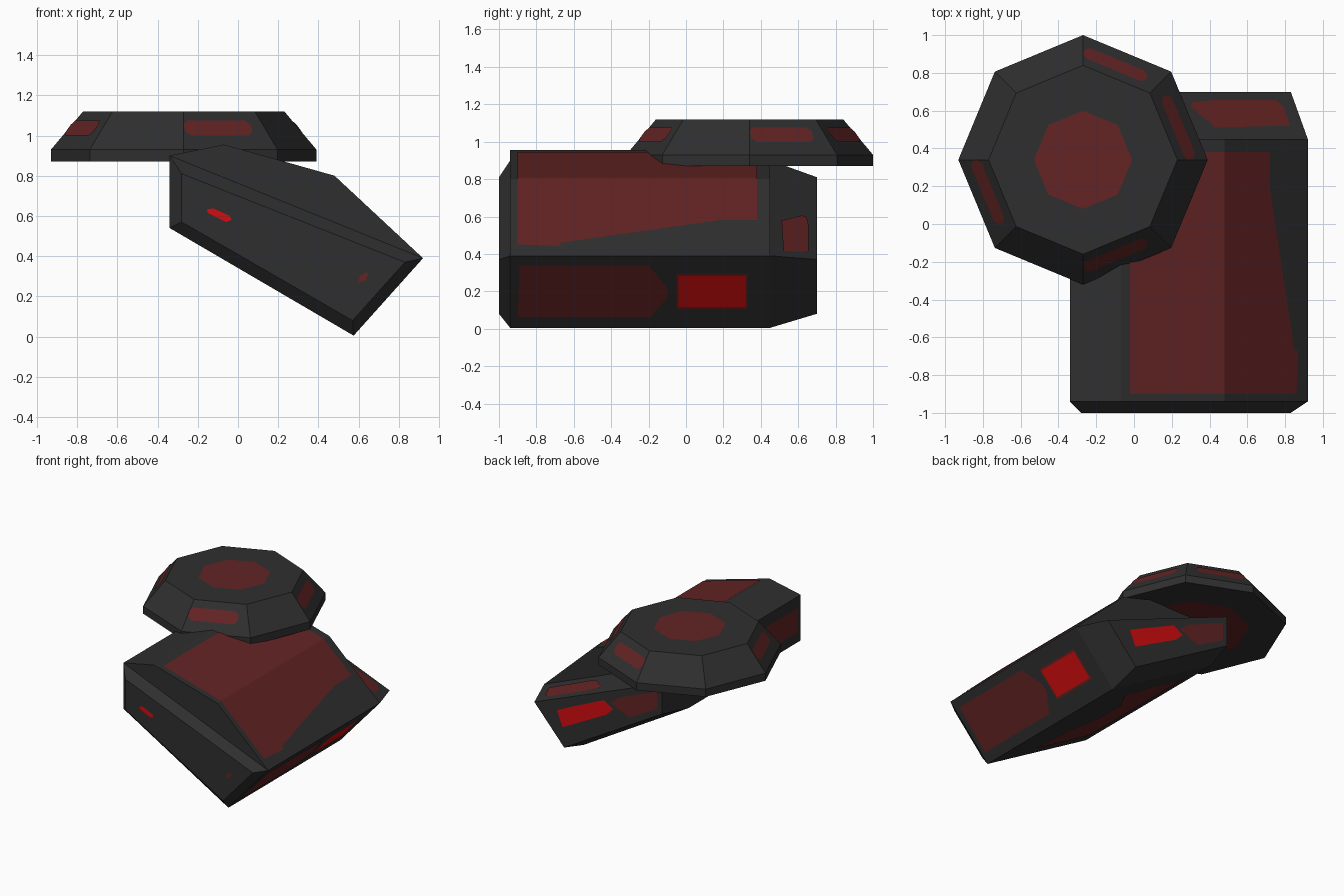
import bpy, bmesh, math
from mathutils import Vector

if "Cube" in bpy.data.objects:
    bpy.data.objects.remove(bpy.data.objects["Cube"])


def material(name, col):
    m = bpy.data.materials.new(name)
    m.diffuse_color = (*col, 1)
    m.use_nodes = True
    m.node_tree.nodes["Principled BSDF"].inputs["Base Color"].default_value = m.diffuse_color
    return m


GREY = material("dark grey", (0.028, 0.028, 0.028))
DULL = material("dull red", (0.125, 0.017, 0.017))
BRIGHT = material("bright red", (0.65, 0.004, 0.005))


def finish(name, bm, mat):
    me = bpy.data.meshes.new(name)
    bm.to_mesh(me)
    bm.free()
    me.materials.append(mat)
    ob = bpy.data.objects.new(name, me)
    bpy.context.collection.objects.link(ob)
    return ob


def loft(name, rings, mat):
    """Solid through a list of equal-sized point rings, capped at both ends."""
    bm = bmesh.new()
    rows = [[bm.verts.new(p) for p in r] for r in rings]
    n = len(rows[0])
    for a, b in zip(rows, rows[1:]):
        for i in range(n):
            j = (i + 1) % n
            bm.faces.new((a[i], a[j], b[j], b[i]))
    bm.faces.new(rows[0])
    bm.faces.new(rows[-1])
    bmesh.ops.recalc_face_normals(bm, faces=bm.faces)
    return finish(name, bm, mat)


def plate(name, pts, outward, mat, lift=0.004):
    """Thin painted panel lying just above a surface."""
    bm = bmesh.new()
    f = bm.faces.new([bm.verts.new(p) for p in pts])
    f.normal_update()
    if f.normal.dot(outward) < 0:
        f.normal_flip()
    bmesh.ops.translate(bm, verts=bm.verts, vec=Vector(outward).normalized() * lift)
    bmesh.ops.triangulate(bm, faces=bm.faces)
    return finish(name, bm, mat)


def on_plane(pts, axis, p, n):
    """Fill in the missing coordinate so that 2D points lie on a plane."""
    out = []
    for q in pts:
        c = list(q)
        c.insert(axis, p[axis])
        c[axis] -= sum(n[i] * (c[i] - p[i]) for i in range(3) if i != axis) / n[axis]
        out.append(Vector(c))
    return out


def normal(a, b, c, toward):
    n = (Vector(b) - Vector(a)).cross(Vector(c) - Vector(a)).normalized()
    return n if n.dot(Vector(toward)) > 0 else -n


def section(profile, y):
    return [(x, y, z) for x, z in profile]


# main tilted block with bevelled ends, and the faceted roof on it
big = [(-.34, .90), (.92, .39), (.575, .005), (-.34, .54)]
small = [(-.28, .81), (.83, .37), (.57, .08), (-.28, .57)]
loft("tilted_block", [section(p, y) for p, y in
                      ((small, -1), (big, -.94), (big, .45), (small, .70))], GREY)
roof = [(-.34, .90), (-.07, .955), (.48, .80), (.92, .39)]
loft("block_roof", [section(roof, y) for y in (-.94, .45)], GREY)

# eight-sided disc
CX, CY = -.27, .34


def octagon(r, z):
    return [(CX + r * math.cos(i * math.pi / 4), CY + r * math.sin(i * math.pi / 4), z)
            for i in range(8)]


loft("disc", [octagon(.66, .87), octagon(.66, .93), octagon(.50, 1.12)], GREY)
plate("disc_top_panel", octagon(.26, 1.12), (0, 0, 1), DULL)
plate("disc_bottom_panel", octagon(.40, .87), (0, 0, -1), DULL)

# strips on four of the sloping disc sides
for deg, off in ((22.5, -.035), (67.5, .035), (202.5, -.035), (292.5, -.035)):
    a = math.radians(deg)
    d, t = Vector((math.cos(a), math.sin(a), 0)), Vector((-math.sin(a), math.cos(a), 0))
    pts = []
    for u, v in ((-.18, -.018), (-.155, -.038), (.155, -.038), (.18, -.018),
                 (.18, .018), (.155, .038), (-.155, .038), (-.18, .018)):
        z = 1.035 + v
        pts.append(Vector((CX, CY, z)) + d * (.61 - .779 * (z - .93)) + t * (u + off))
    plate("disc_strip", pts, d + Vector((0, 0, .779)), DULL)

# roof panel, folded over the roof crease
outline = [(-.02, -.9), (.86, -.9), (.87, -.67), (.85, -.67), (.75, -.77), (.40, -.77),
           (.19, -.57), (.19, -.33), (.72, .18), (.72, .38), (-.02, .38)]
bm = bmesh.new()
f = bm.faces.new([bm.verts.new((x, y, 0)) for x, y in outline])
bmesh.ops.triangulate(bm, faces=[f])
bmesh.ops.bisect_plane(bm, geom=bm.verts[:] + bm.edges[:] + bm.faces[:],
                       plane_co=(.48, 0, 0), plane_no=(1, 0, 0))
for v in bm.verts:
    x = v.co.x
    v.co.z = .005 + min(.80 - (x - .48) * .155 / .55, .80 - (x - .48) * .41 / .44)
finish("roof_panel", bm, DULL)

# panel on the rear upper bevel
n = normal((-.34, .45, .90), (.92, .45, .39), (.83, .70, .37), (0, .3, 1))
plate("rear_bevel_panel", on_plane(
    [(.31, .645), (.42, .655), (.75, .655), (.79, .62), (.825, .52), (.43, .51), (.30, .62)],
    2, (.92, .45, .39), n), n, DULL)

# panels on the lower right side
n = Vector((.385, 0, -.345)).normalized()
p = (.92, 0, .39)
plate("side_panel", on_plane(
    [(-.89, .34), (-.2, .34), (-.10, .22), (-.10, .17), (-.19, .065), (-.9, .065)],
    0, p, n), n, DULL)
for name, m, g, lift in (("side_lamp_frame", DULL, .012, .003), ("side_lamp", BRIGHT, 0, .006)):
    plate(name, on_plane([(-.04 - g, .12 - g), (.32 + g, .12 - g), (.32 + g, .285 + g),
                          (-.04 - g, .285 + g)], 0, p, n), n, m, lift)

# panel on the underside
n = Vector((-.535, 0, -.915)).normalized()
plate("underside_panel", on_plane(
    [(.25, -.8), (.2, -.5), (.05, -.35), (.05, -.1), (.25, .2), (-.25, .25), (-.25, -.8)],
    2, (-.34, 0, .54), n), n, DULL)

# panel on the left side
plate("left_panel", [(-.34, y, z) for y, z in
                     ((-.9, .62), (-.2, .62), (-.1, .7), (-.1, .81), (-.9, .81))],
      (-1, 0, 0), DULL)

# small marks on the front, lamps on the rear
for name, y, m, pts in (
        ("front_lamp", -1, BRIGHT, [(-.155, .632), (-.125, .638), (-.04, .60), (-.033, .58),
                                    (-.06, .57), (-.15, .615)]),
        ("front_mark", -1, DULL, [(.595, .265), (.605, .30), (.635, .32), (.648, .312),
                                  (.635, .28)]),
        ("rear_lamp", .70, BRIGHT, [(.63, .36), (.55, .40), (.22, .55), (.14, .50),
                                    (.20, .44), (.58, .24)]),
        ("rear_panel", .70, DULL, [(.16, .54), (.10, .60), (-.24, .74), (-.24, .60),
                                   (.0, .47)])):
    plate(name, section(pts, y), (0, y, 0), m, .004 if m is DULL else .006)
